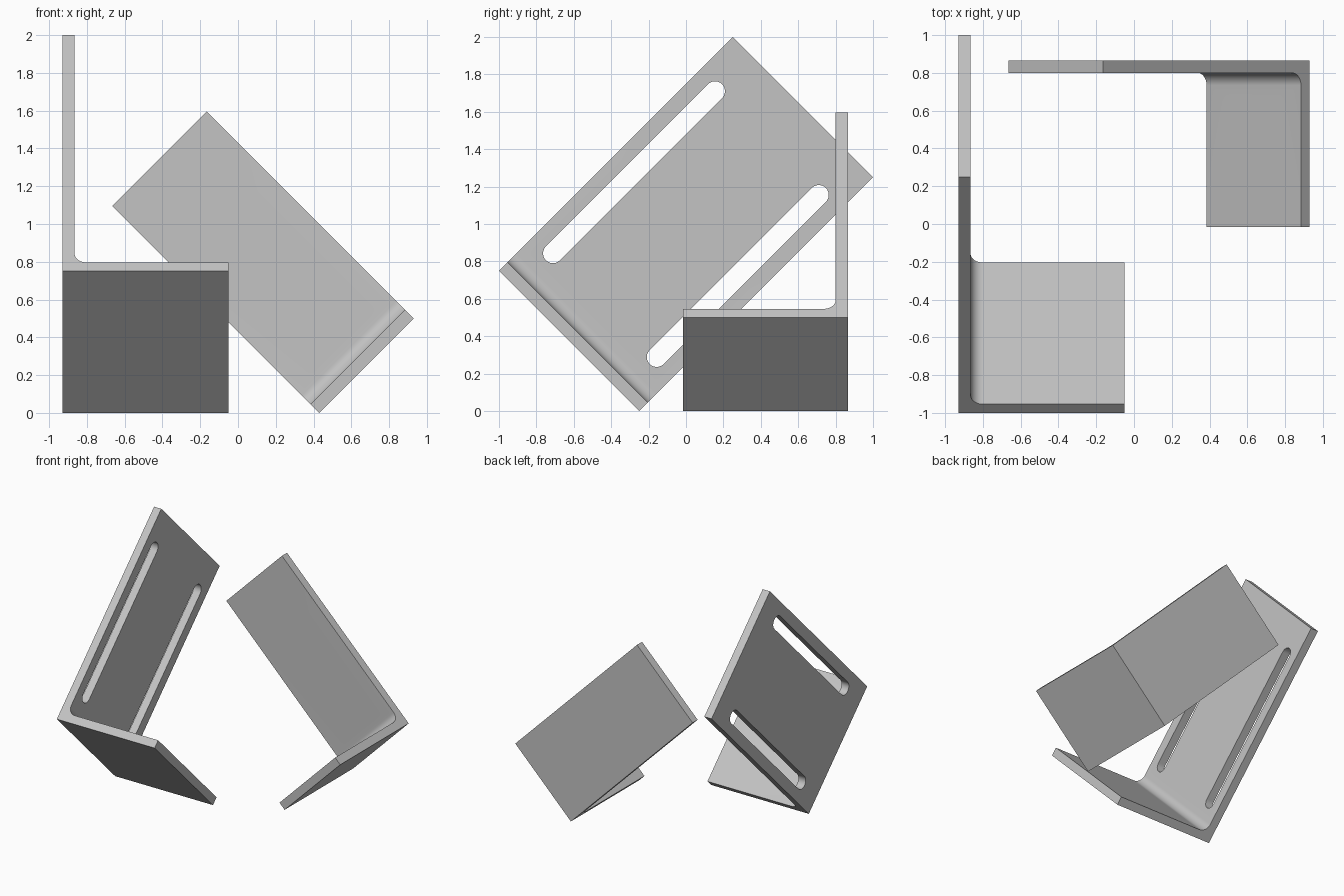
import bpy, bmesh, math
from mathutils import Matrix, Vector

if "Cube" in bpy.data.objects:
    bpy.data.objects.remove(bpy.data.objects["Cube"])

S = math.sqrt(0.5)
THICK = 0.065    # sheet thickness
FILLET = 0.066   # inner bend radius
FLANGE = 0.88    # length of the short leg

steel = bpy.data.materials.new("grey_steel")
steel.diffuse_color = (0.55, 0.55, 0.55, 1)
steel.use_nodes = True
steel.node_tree.nodes["Principled BSDF"].inputs["Base Color"].default_value = steel.diffuse_color


def prism(name, points, direction, frame):
    """Extrude a flat outline along a direction, then place it with the frame."""
    bm = bmesh.new()
    face = bm.faces.new([bm.verts.new(p) for p in points])
    ext = bmesh.ops.extrude_face_region(bm, geom=[face])
    moved = [g for g in ext["geom"] if isinstance(g, bmesh.types.BMVert)]
    bmesh.ops.translate(bm, verts=moved, vec=direction)
    bm.transform(frame)
    bmesh.ops.recalc_face_normals(bm, faces=bm.faces)
    mesh = bpy.data.meshes.new(name)
    bm.to_mesh(mesh)
    bm.free()
    mesh.materials.append(steel)
    obj = bpy.data.objects.new(name, mesh)
    bpy.context.collection.objects.link(obj)
    return obj


def slot(a, b, r, n=12):
    """Outline of a round-ended slot running from a to b along the first axis."""
    pts = []
    for centre, start in ((b, -math.pi / 2), (a, math.pi / 2)):
        for i in range(n + 1):
            t = start + math.pi * i / n
            pts.append((centre + r * math.cos(t), r * math.sin(t)))
    return pts


def bracket(name, origin, u, v, w, length, width, plate_slot, plate_v, flange_w, flange_r, margin):
    """u runs up the plate, v across the bend, w out along the flange."""
    frame = Matrix.Translation(origin) @ Matrix((u, v, w)).transposed().to_4x4()

    # L-shaped section with a rounded inner corner
    outline = [(0, 0), (length, 0), (length, THICK)]
    c = THICK + FILLET
    for i in range(13):
        t = -math.pi / 2 - (math.pi / 2) * i / 12
        outline.append((c + FILLET * math.cos(t), c + FILLET * math.sin(t)))
    outline += [(THICK, FLANGE), (0, FLANGE)]
    body = prism(name, [(a, 0, b) for a, b in outline], Vector((0, width, 0)), frame)

    cutters = []
    # Long slots through the plate
    a, b, r = plate_slot
    for off in (plate_v, width - plate_v):
        pts = [(p, off + q, -0.05) for p, q in slot(a, b, r)]
        cutters.append(prism("plate_slot_cutter", pts, Vector((0, 0, THICK + 0.1)), frame))
    # Short wide slots through the flange
    for off in flange_w:
        pts = [(-0.05, p, off + q)
               for p, q in slot(margin + flange_r, width - margin - flange_r, flange_r)]
        cutters.append(prism("flange_slot_cutter", pts, Vector((THICK + 0.1, 0, 0)), frame))

    bpy.ops.object.select_all(action='DESELECT')
    bpy.context.view_layer.objects.active = body
    body.select_set(True)
    for cutter in cutters:
        cutter.hide_render = True
        mod = body.modifiers.new("slot", 'BOOLEAN')
        mod.operation = 'DIFFERENCE'
        mod.solver = 'EXACT'
        mod.object = cutter
        bpy.ops.object.modifier_apply(modifier=mod.name)
        bpy.data.objects.remove(cutter)
    bpy.ops.object.shade_smooth_by_angle(angle=math.radians(30))
    return body


# Large bracket, plate facing +x
bracket("large_angle_bracket", (-0.93, -0.25, 0),
        (0, S, S), (0, -S, S), (1, 0, 0),
        1.25 / S, 0.75 / S, (0.27, 1.496, 0.053), 0.138,
        (0.246, 0.653), 0.082, 0.156)

# Small bracket, plate facing -y
bracket("small_angle_bracket", (0.93, 0.865, 0.5),
        (-S, 0, S), (-S, 0, -S), (0, -1, 0),
        1.095 / S, 0.5 / S, (0.231, 1.316, 0.053), 0.188,
        (0.278, 0.717), 0.082, 0.156)
